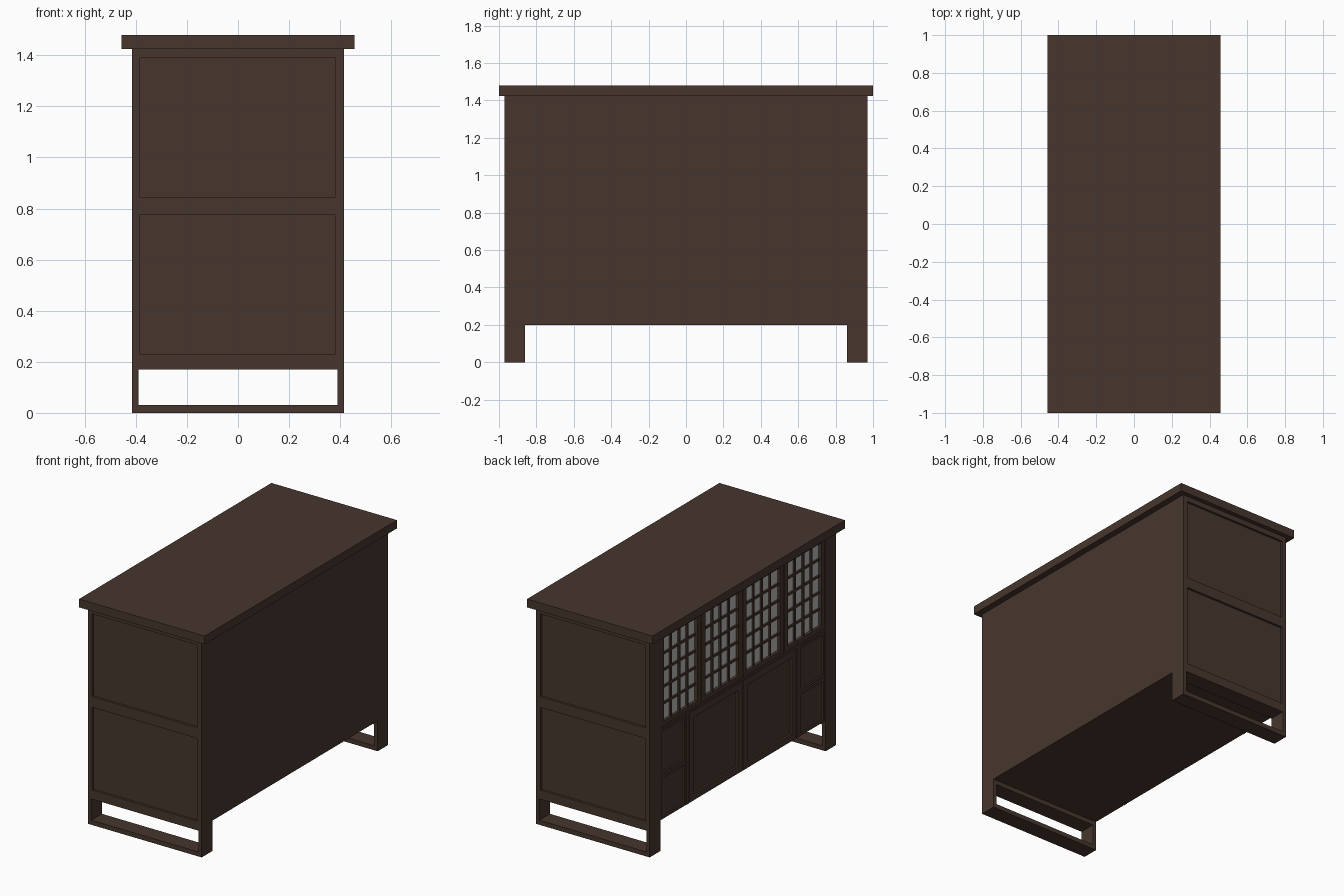
import bpy, bmesh
from mathutils import Vector

if "Cube" in bpy.data.objects:
    bpy.data.objects.remove(bpy.data.objects["Cube"])


def material(name, rgb):
    m = bpy.data.materials.new(name)
    m.diffuse_color = (*rgb, 1)
    m.use_nodes = True
    m.node_tree.nodes["Principled BSDF"].inputs["Base Color"].default_value = m.diffuse_color
    return m


WOOD = material("dark_wood", (0.063, 0.037, 0.027))
GLASS = material("pale_glass", (0.50, 0.50, 0.47))


def boxes(name, spans, mat=WOOD):
    """One object from a list of (x0, x1, y0, y1, z0, z1) boxes."""
    bm = bmesh.new()
    for x0, x1, y0, y1, z0, z1 in spans:
        y0, y1 = min(y0, y1), max(y0, y1)
        verts = bmesh.ops.create_cube(bm, size=1)["verts"]
        mid = Vector(((x0 + x1) / 2, (y0 + y1) / 2, (z0 + z1) / 2))
        size = Vector((x1 - x0, y1 - y0, z1 - z0))
        for v in verts:
            v.co = v.co * size + mid
    mesh = bpy.data.meshes.new(name)
    bm.to_mesh(mesh)
    bm.free()
    mesh.materials.append(mat)
    ob = bpy.data.objects.new(name, mesh)
    bpy.context.collection.objects.link(ob)
    return ob


def door_frame(x0, x1, y0, y1, z0, z1, by, bz):
    """Four bars of a rectangular frame facing -x."""
    y0, y1 = min(y0, y1), max(y0, y1)
    return [(x0, x1, y0, y0 + by, z0, z1), (x0, x1, y1 - by, y1, z0, z1),
            (x0, x1, y0 + by, y1 - by, z0, z0 + bz),
            (x0, x1, y0 + by, y1 - by, z1 - bz, z1)]


F, B = -0.415, 0.415      # door side and plain side
CORE = -0.388             # face behind the doors

# worktop and carcass
boxes("top_slab", [(-0.457, 0.457, -1, 1, 1.425, 1.48)])
boxes("carcass", [(CORE, B, -0.86, 0.86, 0.2, 1.425)])

for s, side in ((-1, "front"), (1, "rear")):
    a, p, e = s * 0.86, s * 0.955, s * 0.97
    # end wall with two recessed panels
    boxes(side + "_end_wall", [(F, B, a, p, 0.17, 1.425)])
    bars = [(F, -0.385, p, e, 0.17, 1.425), (0.382, B, p, e, 0.17, 1.425)]
    for z0, z1 in ((0.17, 0.23), (0.775, 0.845), (1.39, 1.425)):
        bars.append((-0.385, 0.382, p, e, z0, z1))
    boxes(side + "_end_frame", bars)
    # sled foot
    boxes(side + "_foot", [(F, -0.39, a, e, 0.03, 0.17), (0.39, B, a, e, 0.03, 0.17),
                           (F, B, a, e, 0, 0.03)])

# rails and posts of the door side
boxes("face_rails", [(F, CORE, -0.86, 0.86, 0.795, 0.81),
                     (F, CORE, -0.86, 0.86, 1.417, 1.425)])

for s, side in ((-1, "front"), (1, "rear")):
    boxes(side + "_face_post", [(F, CORE, s * 0.56, s * 0.588, 0.2, 0.795)])
    # glazed upper doors
    for i, label in enumerate(("inner", "outer")):
        y0, y1 = sorted((s * (0.43 * i + 0.003), s * (0.43 * i + 0.427)))
        z0, z1 = 0.813, 1.414
        tag = side + "_" + label
        boxes(tag + "_glass_door", door_frame(-0.413, CORE, y0, y1, z0, z1, 0.039, 0.027))
        g0, g1, h0, h1 = y0 + 0.039, y1 - 0.039, z0 + 0.027, z1 - 0.027
        boxes(tag + "_glass", [(-0.394, CORE, g0, g1, h0, h1)], GLASS)
        t = 0.007
        bars = []
        for k in (1, 2, 3):
            y = g0 + (g1 - g0) * k / 4
            bars.append((-0.405, -0.394, y - t, y + t, h0, h1))
        for k in (1, 2, 3, 4):
            z = h0 + (h1 - h0) * k / 5
            bars.append((-0.404, -0.394, g0, g1, z - t, z + t))
        boxes(tag + "_glazing_bars", bars)
    # panelled lower door
    boxes(side + "_lower_door",
          door_frame(-0.413, CORE, s * 0.004, s * 0.556, 0.2, 0.791, 0.045, 0.045)
          + [(-0.4, CORE, s * 0.049, s * 0.511, 0.245, 0.746)])
    # two stacked drawers
    for z0, z1, label in ((0.2, 0.485, "lower"), (0.493, 0.791, "upper")):
        boxes(side + "_" + label + "_drawer",
              door_frame(-0.413, CORE, s * 0.592, s * 0.856, z0, z1, 0.016, 0.016)
              + [(-0.403, CORE, s * 0.608, s * 0.84, z0 + 0.016, z1 - 0.016)])
